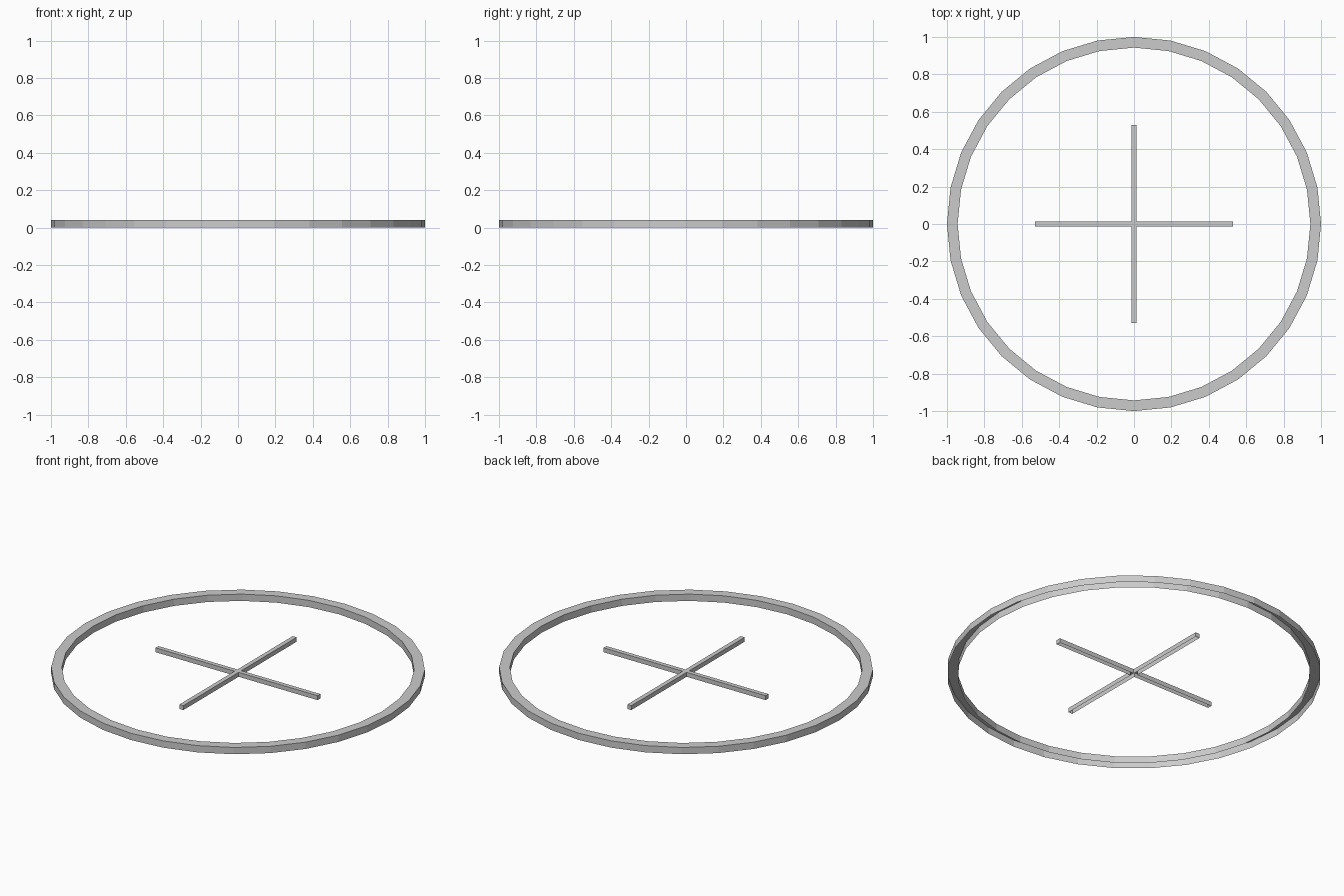
import bpy, bmesh, math

if "Cube" in bpy.data.objects:
    bpy.data.objects.remove(bpy.data.objects["Cube"])

RING_H, BAR_H = 0.04, 0.026


def finish(name, bm):
    bmesh.ops.recalc_face_normals(bm, faces=bm.faces[:])
    me = bpy.data.meshes.new(name)
    bm.to_mesh(me)
    bm.free()
    ob = bpy.data.objects.new(name, me)
    bpy.context.collection.objects.link(ob)
    return ob


# Outer ring: wall, flat top, wall, open underneath
def ring(name, outer, inner, height, sides):
    bm = bmesh.new()
    profile = [(outer, 0), (outer, height), (inner, height), (inner, 0)]
    loops = [[bm.verts.new((r * math.cos(2 * math.pi * i / sides),
                            r * math.sin(2 * math.pi * i / sides), z))
              for i in range(sides)] for r, z in profile]
    for a, b in zip(loops, loops[1:]):
        for i in range(sides):
            j = (i + 1) % sides
            bm.faces.new((a[i], a[j], b[j], b[i]))
    return finish(name, bm)


# Cross: one plus-shaped outline raised from the ground, open underneath
def cross(name, reach, half, height):
    bm = bmesh.new()
    arm = [(half, -half), (reach, -half), (reach, half)]
    pts = []
    for k in range(4):
        c, s = round(math.cos(k * math.pi / 2)), round(math.sin(k * math.pi / 2))
        pts += [(x * c - y * s, x * s + y * c) for x, y in arm]
    low = [bm.verts.new((x, y, 0)) for x, y in pts]
    top = [bm.verts.new((x, y, height)) for x, y in pts]
    n = len(pts)
    for i in range(n):
        j = (i + 1) % n
        bm.faces.new((low[i], low[j], top[j], top[i]))
    # Top: a centre square and four arm strips
    corners = [top[3 * k] for k in range(4)]
    bm.faces.new(corners)
    for k in range(4):
        bm.faces.new((top[3 * k], top[3 * k + 1], top[3 * k + 2], top[(3 * k + 3) % n]))
    return finish(name, bm)


ring("outer_ring", 1.0, 0.943, RING_H, 32)
cross("centre_cross", 0.529, 0.013, BAR_H)
